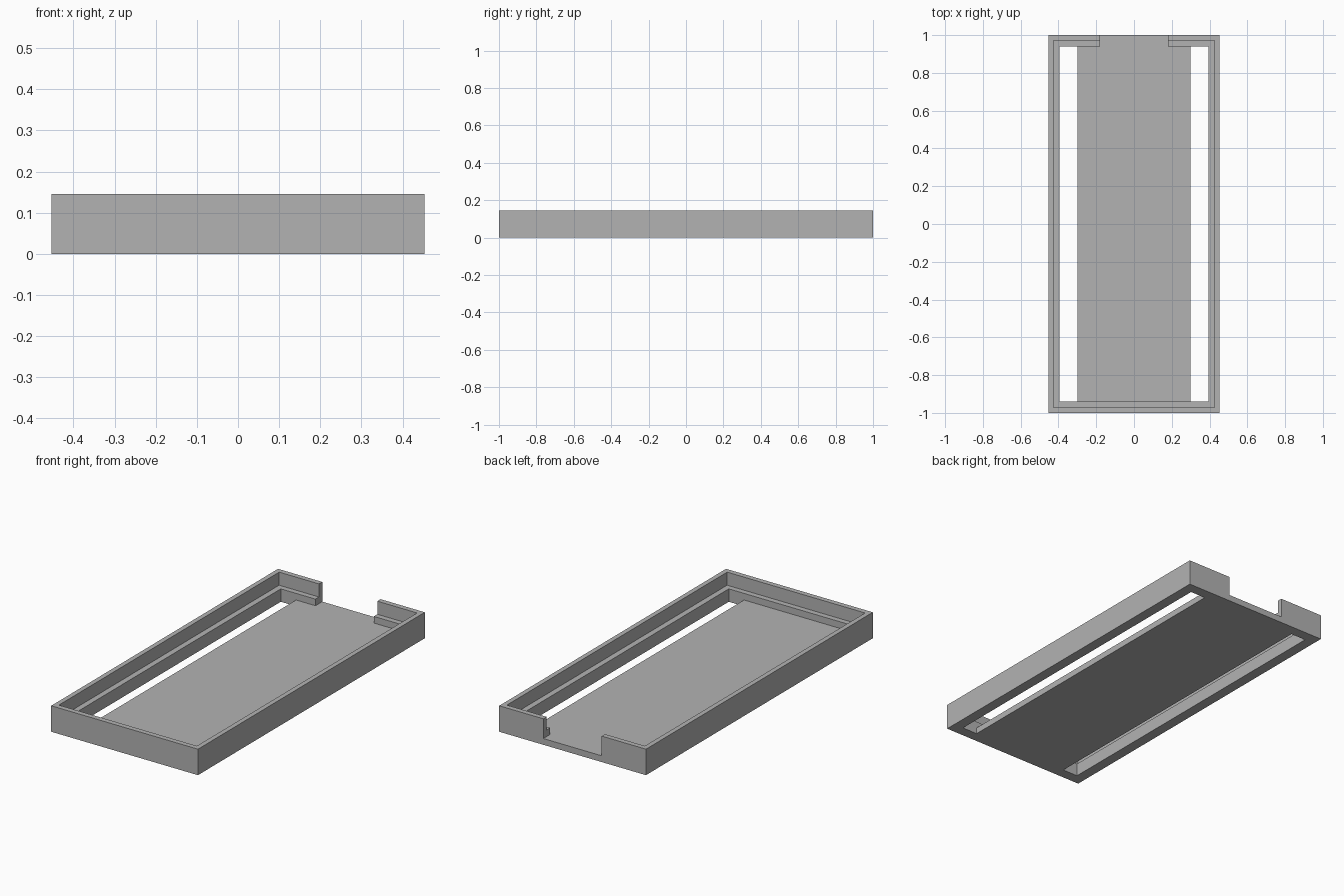
import bpy
from mathutils import Vector

cube = bpy.data.objects.get("Cube")
if cube:
    bpy.data.objects.remove(cube, do_unlink=True)

HEIGHT, FLOOR, LEDGE = 0.145, 0.035, 0.072

grey = bpy.data.materials.new("plain grey")
grey.use_nodes = True
grey.diffuse_color = (0.45, 0.45, 0.45, 1)
grey.node_tree.nodes["Principled BSDF"].inputs["Base Color"].default_value = (0.45, 0.45, 0.45, 1)


def box(name, low, high):
    """Box between two opposite corners."""
    low, high = Vector(low), Vector(high)
    bpy.ops.mesh.primitive_cube_add(size=1)
    obj = bpy.context.object
    obj.name = name
    for v in obj.data.vertices:
        v.co = [(a + b) / 2 + c * (b - a) for a, b, c in zip(low, high, v.co)]
    obj.data.materials.append(grey)
    return obj


# Solid block of the tray
tray = box("tray", (-0.453, -1, 0), (0.453, 1, HEIGHT))

# Stepped cavity, cable opening in the back wall, and two long floor slots
top = HEIGHT + 0.1
cutters = [
    box("upper_recess_cutter", (-0.426, -0.971, LEDGE), (0.426, 0.971, top)),
    box("lower_recess_cutter", (-0.394, -0.94, FLOOR), (0.394, 0.94, top)),
    box("back_opening_cutter", (-0.18, 0.8, FLOOR), (0.18, 1.1, top)),
]
for side, x0, x1 in (("right", -0.394, -0.3), ("left", 0.3, 0.394)):
    cutters.append(box(side + "_slot_cutter", (x0, -0.94, -0.1), (x1, 0.94, top)))

for cutter in cutters:
    cutter.hide_render = True
    cut = tray.modifiers.new(cutter.name, 'BOOLEAN')
    cut.operation = 'DIFFERENCE'
    cut.solver = 'EXACT'
    cut.object = cutter

# Bake the cuts into the tray and drop the cutters
graph = bpy.context.evaluated_depsgraph_get()
mesh = bpy.data.meshes.new_from_object(tray.evaluated_get(graph))
tray.modifiers.clear()
tray.data = mesh
for cutter in cutters:
    bpy.data.objects.remove(cutter, do_unlink=True)
